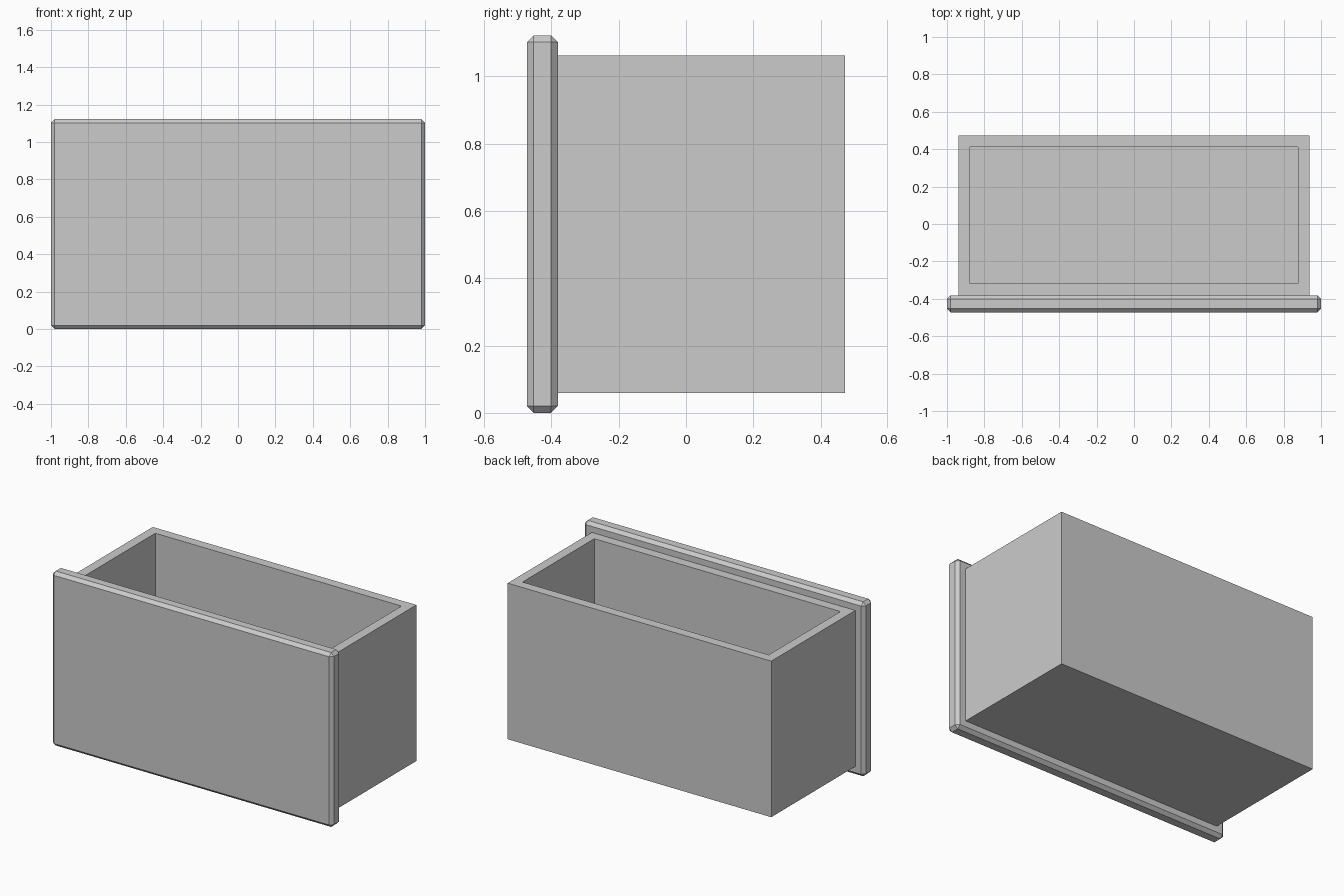
import bpy
import bmesh
from mathutils import Vector

if "Cube" in bpy.data.objects:
    bpy.data.objects.remove(bpy.data.objects["Cube"], do_unlink=True)

# Single plain grey for the whole drawer
grey = bpy.data.materials.new("plain_grey")
grey.use_nodes = True
colour = (0.6, 0.6, 0.6, 1.0)
grey.diffuse_color = colour
grey.node_tree.nodes["Principled BSDF"].inputs["Base Color"].default_value = colour


def box_mesh(low, high):
    """Return a bmesh box spanning two opposite corners."""
    low, high = Vector(low), Vector(high)
    bm = bmesh.new()
    bmesh.ops.create_cube(bm, size=1)
    bmesh.ops.scale(bm, vec=high - low, verts=bm.verts)
    bmesh.ops.translate(bm, vec=(low + high) / 2, verts=bm.verts)
    return bm


def finish(bm, name):
    mesh = bpy.data.meshes.new(name)
    bm.to_mesh(mesh)
    bm.free()
    mesh.materials.append(grey)
    obj = bpy.data.objects.new(name, mesh)
    bpy.context.collection.objects.link(obj)


wall = 0.062
bottom, rim = 0.059, 1.063
panel_back = -0.381

# Drawer box: inset the top to leave a flat rim, then sink a straight cavity
bm = box_mesh((-0.938, panel_back, bottom), (0.938, 0.473, rim))
top = max(bm.faces, key=lambda f: f.calc_center_median().z)
bmesh.ops.inset_region(bm, faces=[top], thickness=wall, use_even_offset=True)
floor = bmesh.ops.extrude_discrete_faces(bm, faces=[top])["faces"][0]
for v in floor.verts:
    v.co.z = bottom + wall
bmesh.ops.recalc_face_normals(bm, faces=bm.faces)
finish(bm, "drawer_box")

# Front panel: larger slab with chamfered edges
bm = box_mesh((-1, -0.473, 0), (1, panel_back, 1.122))
bmesh.ops.bevel(bm, geom=bm.edges[:], offset=0.02, segments=1,
                affect='EDGES', profile=0.5)
finish(bm, "front_panel")
